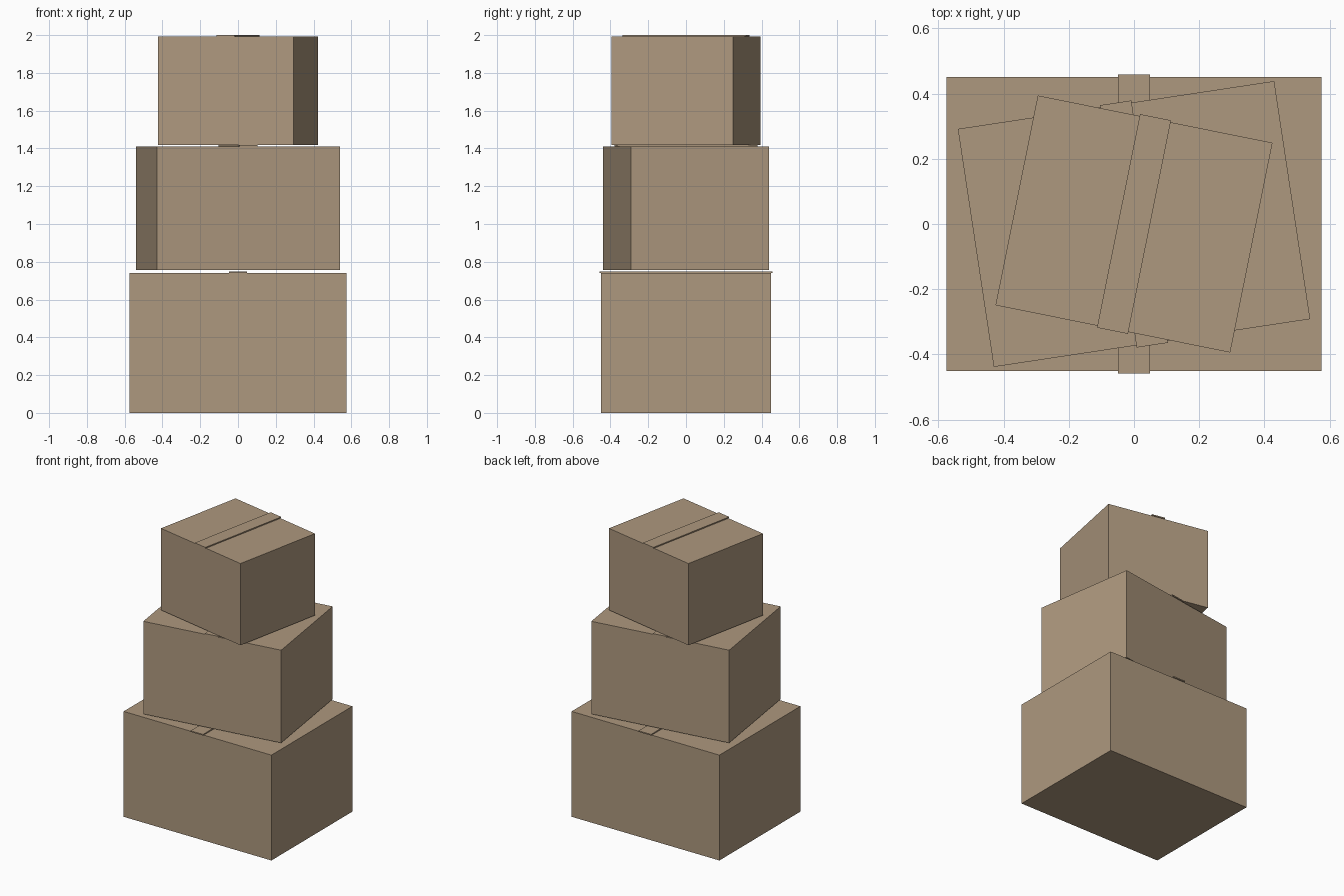
import bpy
from math import radians

old = bpy.data.objects.get("Cube")
if old:
    bpy.data.objects.remove(old, do_unlink=True)

cardboard = bpy.data.materials.new("cardboard brown")
cardboard.use_nodes = True
colour = (0.42, 0.315, 0.21, 1)
cardboard.diffuse_color = colour
cardboard.node_tree.nodes["Principled BSDF"].inputs["Base Color"].default_value = colour


def block(name, width, depth, bottom, top, angle):
    """Upright block centred on the z axis, turned by an angle in degrees."""
    bpy.ops.mesh.primitive_cube_add(size=1, location=(0, 0, (bottom + top) / 2))
    ob = bpy.context.object
    ob.name = name
    ob.scale = (width, depth, top - bottom)
    ob.rotation_euler.z = radians(angle)
    bpy.ops.object.transform_apply(location=False, rotation=False, scale=True)
    ob.data.materials.append(cardboard)


# Stacked boxes: name, width, depth, bottom, top, turn
boxes = [
    ("bottom", 1.15, 0.90, 0, 0.741, 0),
    ("middle", 0.981, 0.738, 0.757, 1.409, 8.6),
    ("top", 0.734, 0.656, 1.417, 1.992, -11.4),
]
TAPE_WIDTH, TAPE_THICKNESS = 0.097, 0.008

for name, width, depth, bottom, top, angle in boxes:
    block(name + "_box", width, depth, bottom, top, angle)
    # Sealing tape along the lid, overhanging slightly at both ends
    block(name + "_tape", TAPE_WIDTH, depth * 1.018, top, top + TAPE_THICKNESS, angle)
